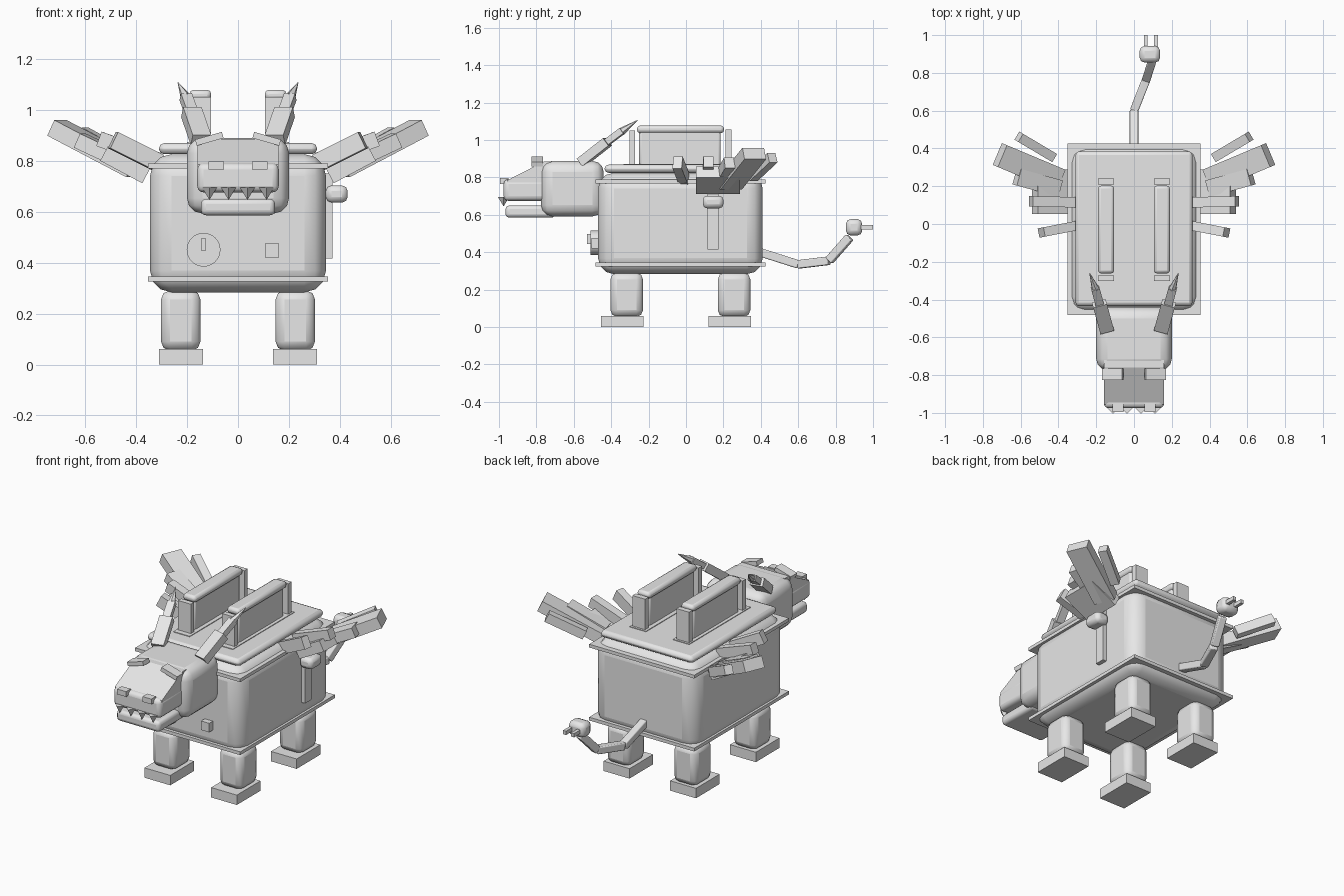
import bpy, bmesh, math
from mathutils import Vector, Matrix

if "Cube" in bpy.data.objects:
    bpy.data.objects.remove(bpy.data.objects["Cube"])

grey = bpy.data.materials.new("plain_grey")
grey.diffuse_color = (0.8, 0.8, 0.8, 1)
grey.use_nodes = True
grey.node_tree.nodes["Principled BSDF"].inputs["Base Color"].default_value = grey.diffuse_color


def finish(name, bm, bevel=0, segments=3, smooth=False):
    """Turn a bmesh into a named object, with an optional rounded bevel."""
    bmesh.ops.recalc_face_normals(bm, faces=bm.faces[:])
    me = bpy.data.meshes.new(name)
    bm.to_mesh(me)
    bm.free()
    me.materials.append(grey)
    ob = bpy.data.objects.new(name, me)
    bpy.context.collection.objects.link(ob)
    if bevel:
        mod = ob.modifiers.new("bevel", 'BEVEL')
        mod.width, mod.segments = bevel, segments
    if bevel or smooth:
        bpy.ops.object.select_all(action='DESELECT')
        ob.select_set(True)
        bpy.context.view_layer.objects.active = ob
        bpy.ops.object.shade_smooth_by_angle(angle=math.radians(35))
    return ob


def box(name, x, y, z, bevel=0, segments=3):
    """Box from three (min, max) ranges."""
    size = [b - a for a, b in (x, y, z)]
    mid = [(a + b) / 2 for a, b in (x, y, z)]
    bm = bmesh.new()
    bmesh.ops.create_cube(bm, size=1, matrix=Matrix.Translation(mid) @ Matrix.Diagonal((*size, 1)))
    return finish(name, bm, bevel, segments)


def side_range(s, a, b):
    return tuple(sorted((s * a, s * b)))


def frame(p, q):
    """Matrix with local x along p->q, local y level, origin midway."""
    d = (q - p).normalized()
    side = Vector((0, 0, 1)).cross(d).normalized()
    up = d.cross(side)
    m = Matrix((d, side, up)).transposed().to_4x4()
    m.translation = (p + q) / 2
    return m


def beam(name, p, q, width, thick, bevel=0):
    """Box running from p to q."""
    p, q = Vector(p), Vector(q)
    bm = bmesh.new()
    bmesh.ops.create_cube(bm, size=1, matrix=frame(p, q) @ Matrix.Diagonal(((q - p).length, width, thick, 1)))
    return finish(name, bm, bevel, 2)


def cone(name, p, q, r1, r2, sides, smooth=False):
    """Cone or cylinder running from p to q."""
    p, q = Vector(p), Vector(q)
    rot = (q - p).to_track_quat('Z', 'Y').to_matrix().to_4x4()
    bm = bmesh.new()
    bmesh.ops.create_cone(bm, cap_ends=True, segments=sides, radius1=r1, radius2=r2,
                          depth=(q - p).length, matrix=Matrix.Translation((p + q) / 2) @ rot)
    return finish(name, bm, smooth=smooth)


# Toaster body, trim plates and lid
box("body", (-.345, .345), (-.47, .41), (.283, .825), .085)
box("bottom_trim", (-.353, .353), (-.483, .425), (.325, .345))
box("top_trim", (-.353, .353), (-.483, .425), (.768, .788))
box("lid", (-.31, .31), (-.435, .385), (.825, .868), .02, 2)

# Toast slices standing in their slots
for s in (-1, 1):
    box("slot", side_range(s, .09, .2), (-.335, .255), (.86, .872))
    box("toast", side_range(s, .115, .18), (-.25, .185), (.85, 1.05), .012, 2)
    box("toast_crust", side_range(s, .105, .19), (-.262, .203), (1.037, 1.077), .016, 2)
    for y0, y1, top in ((-.303, -.272, 1.05), (.21, .242, 1.057)):
        box("toast_guard", side_range(s, .105, .19), (y0, y1), (.86, top))

# Legs and feet
for s in (-1, 1):
    for y in (-.317, .257):
        box("leg", side_range(s, .147, .302), (y - .087, y + .087), (.055, .29), .035, 2)
        box("foot", side_range(s, .137, .31), (y - .137, y + .09), (0, .06))

# Head with sloped snout
box("skull", (-.2, .2), (-.775, -.44), (.592, .888), .06)
box("upper_snout", (-.16, .16), (-.975, -.72), (.675, .79), .025)
box("lower_jaw", (-.145, .145), (-.965, -.7), (.585, .65), .02)
bm = bmesh.new()
wedge = [bm.verts.new((x, y, z)) for x in (-.158, .158)
         for y, z in ((-.955, .785), (-.76, .885), (-.72, .885), (-.72, .76), (-.955, .76))]
bm.faces.new(wedge[:5])
bm.faces.new(wedge[5:])
for i in range(5):
    j = (i + 1) % 5
    bm.faces.new((wedge[i], wedge[j], wedge[j + 5], wedge[i + 5]))
finish("snout_slope", bm)

for s in (-1, 1):
    box("nostril", side_range(s, .055, .115), (-.995, -.95), (.765, .797))
    beam("brow", (s * .06, -.795, .9), (s * .165, -.795, .87), .06, .025)
for x in (-.112, -.037, .037, .112):
    cone("tooth", (x, -.975, .695), (x, -.975, .645), .03, 0, 4)

# Horns in three tapering pieces
for s in (-1, 1):
    beam("horn_base", (s * .145, -.56, .88), (s * .183, -.42, .99), .075, .05)
    beam("horn_middle", (s * .178, -.44, .975), (s * .205, -.34, 1.05), .045, .035)
    cone("horn_tip", (s * .203, -.345, 1.045), (s * .235, -.26, 1.105), .022, .002, 6)

# Wings: a tilted base plate and a fan of feathers (start, end, width, thickness)
feathers = (
    ((.43, .355, .805), (.61, .462, .905), .05, .055),
    ((.40, .235, .765), (.71, .365, .928), .125, .068),
    ((.40, .19, .775), (.62, .25, .878), .09, .06),
    ((.31, .115, .80), (.545, .12, .885), .055, .06),
    ((.31, -.01, .79), (.49, -.045, .88), .05, .07),
)
for s in (-1, 1):
    beam("wing_base", (s * .36, .17, .74), (s * .525, .17, .828), .235, .066)
    for (x0, y0, z0), (x1, y1, z1), w, t in feathers:
        beam("feather", (s * x0, y0, z0), (s * x1, y1, z1), w, t)

# Lever on the right side
box("lever_track", (.33, .37), (.115, .175), (.415, .75))
box("lever_knob", (.345, .43), (.09, .2), (.635, .702), .022, 2)

# Dial and button on the front
cone("dial", (-.135, -.46, .45), (-.135, -.51, .45), .066, .066, 32, True)
box("dial_pointer", (-.143, -.127), (-.53, -.5), (.445, .497))
box("button", (.105, .16), (-.505, -.46), (.42, .475))

# Power cord tail with plug
cord = ((0, .38, .405), (0, .6, .335), (.065, .765, .355), (.1, .875, .48))
for p, q in zip(cord, cord[1:]):
    beam("tail_cord", p, q, .045, .045, .006)
box("plug", (.03, .138), (.855, .942), (.49, .577), .025, 2)
for x in (.062, .116):
    box("plug_prong", (x - .01, x + .01), (.93, 1.0), (.522, .545))
